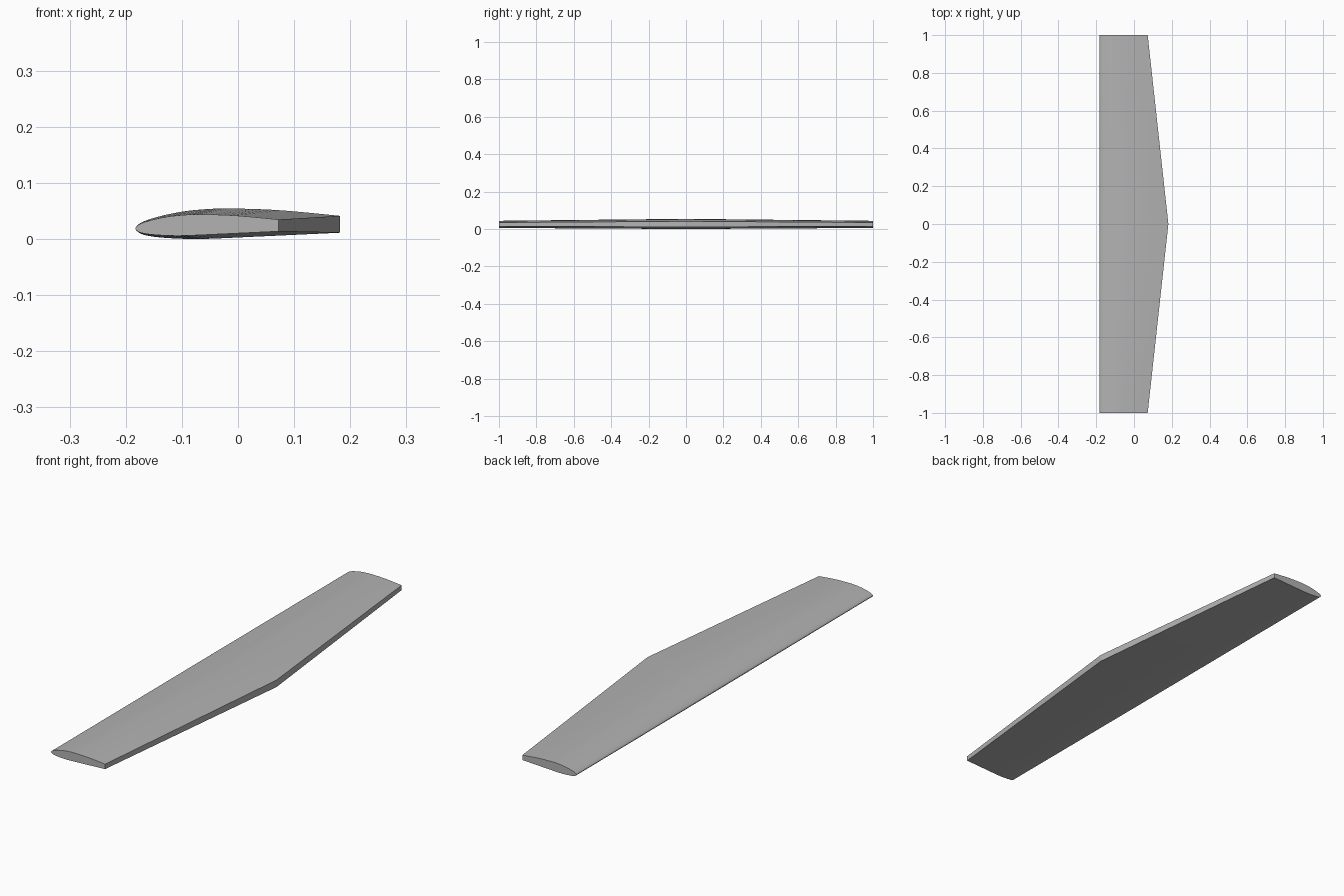
import bpy
import bmesh
import math
from mathutils import Vector

cube = bpy.data.objects.get("Cube")
if cube:
    bpy.data.objects.remove(cube)

LEAD_X, LEAD_Z = -0.183, 0.019
TIP_SCALE = 0.70

# Root section, relative to the leading edge: trailing top, round the nose, trailing bottom
CONTROL = [(0.365, 0.022), (0.294, 0.029), (0.241, 0.033), (0.178, 0.035),
           (0.134, 0.0345), (0.08, 0.029), (0.03, 0.0175), (0.009, 0.009), (0, 0),
           (0.006, -0.0075), (0.018, -0.0125), (0.045, -0.0165), (0.09, -0.019),
           (0.125, -0.019), (0.205, -0.0155), (0.365, -0.008)]


def smooth_path(points, steps):
    """Catmull-Rom curve through the points, open at both ends."""
    pts = [Vector(p) for p in points]
    pts = [2 * pts[0] - pts[1]] + pts + [2 * pts[-1] - pts[-2]]
    out = []
    for a, b, c, d in zip(pts, pts[1:], pts[2:], pts[3:]):
        # Tangents scaled to the segment keep uneven spacing well behaved
        seg = (c - b).length
        tb = (c - a) * seg / ((b - a).length + seg)
        tc = (d - b) * seg / ((d - c).length + seg)
        for i in range(steps):
            t = i / steps
            out.append((2*t**3 - 3*t**2 + 1) * b + (t**3 - 2*t**2 + t) * tb
                       + (3*t**2 - 2*t**3) * c + (t**3 - t**2) * tc)
    return out + [pts[-2]]


grey = bpy.data.materials.new("wing grey")
grey.use_nodes = True
colour = (0.45, 0.45, 0.45, 1)
grey.diffuse_color = colour
grey.node_tree.nodes["Principled BSDF"].inputs["Base Color"].default_value = colour

# Loft the section from tip to root to tip
section = smooth_path(CONTROL, 4)
bm = bmesh.new()
rings = []
for y, s in ((-1, TIP_SCALE), (0, 1), (1, TIP_SCALE)):
    rings.append([bm.verts.new((LEAD_X + s * p.x, y, LEAD_Z + s * p.y)) for p in section])
count = len(section)
flat_faces = []
for near, far in zip(rings, rings[1:]):
    for i in range(count):
        j = (i + 1) % count
        face = bm.faces.new((near[i], near[j], far[j], far[i]))
        if j == 0:
            flat_faces.append(face)

# Flat tip caps
flat_faces += [bm.faces.new(rings[0]), bm.faces.new(rings[-1])]
bmesh.ops.recalc_face_normals(bm, faces=bm.faces)
flat_ids = [bm.faces[:].index(f) for f in flat_faces]

mesh = bpy.data.meshes.new("wing")
bm.to_mesh(mesh)
bm.free()
mesh.materials.append(grey)
wing = bpy.data.objects.new("wing", mesh)
bpy.context.collection.objects.link(wing)

# Smooth skin with crisp trailing edge and tips
bpy.context.view_layer.objects.active = wing
wing.select_set(True)
bpy.ops.object.shade_smooth_by_angle(angle=math.radians(30))
for i in flat_ids:
    mesh.polygons[i].use_smooth = False
